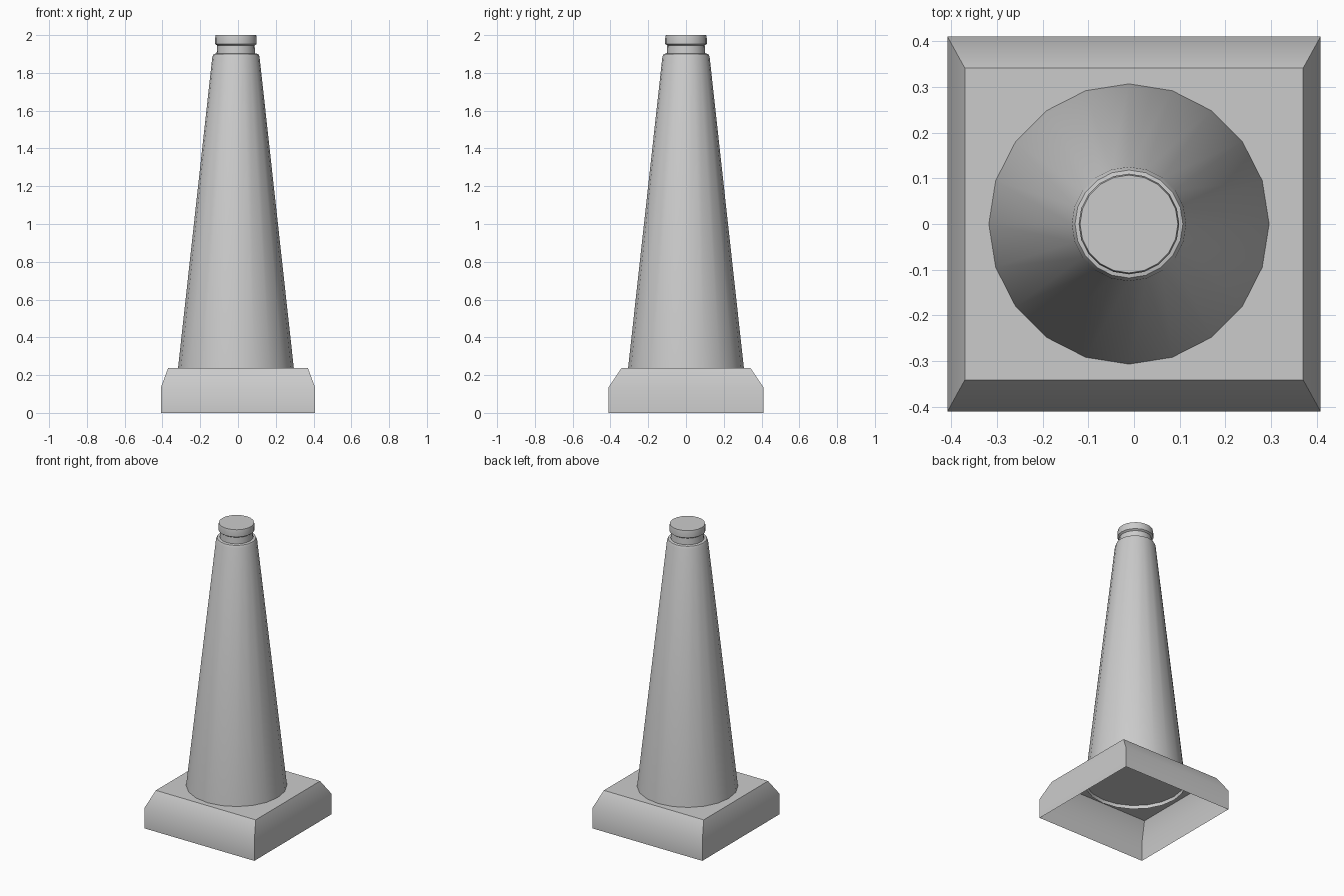
import bpy, bmesh
from math import cos, sin, pi, radians

if "Cube" in bpy.data.objects:
    bpy.data.objects.remove(bpy.data.objects["Cube"])


def loft(name, rings, cap_angle):
    """Skin a stack of equal-length rings, closing only the top."""
    bm = bmesh.new()
    loops = [[bm.verts.new(p) for p in ring] for ring in rings]
    n = len(loops[0])
    for lo, hi in zip(loops, loops[1:]):
        for i in range(n):
            j = (i + 1) % n
            bm.faces.new((lo[i], lo[j], hi[j], hi[i]))
    bm.faces.new(loops[-1])
    mesh = bpy.data.meshes.new(name)
    bm.to_mesh(mesh)
    bm.free()
    ob = bpy.data.objects.new(name, mesh)
    bpy.context.collection.objects.link(ob)
    bpy.ops.object.select_all(action='DESELECT')
    ob.select_set(True)
    bpy.context.view_layer.objects.active = ob
    bpy.ops.object.shade_smooth_by_angle(angle=radians(cap_angle))
    return ob


def rect(hx, hy, z):
    return [(-hx, -hy, z), (hx, -hy, z), (hx, hy, z), (-hx, hy, z)]


def circle(r, z, cx=-0.011, sides=20):
    return [(cx + r * cos(2 * pi * i / sides), r * sin(2 * pi * i / sides), z)
            for i in range(sides)]


# Square base: thin shell, open underneath, chamfered top
loft("base", [rect(0.408, 0.41, 0), rect(0.408, 0.41, 0.135),
              rect(0.37, 0.341, 0.238)], 40)

# Tapered cone body with shoulder, neck groove and flat cap
profile = [(0.309, 0.215), (0.125, 1.885), (0.118, 1.9), (0.102, 1.903),
           (0.099, 1.945), (0.110, 1.953), (0.110, 1.985), (0.107, 2.0)]
loft("cone_body", [circle(r, z) for r, z in profile], 40)
